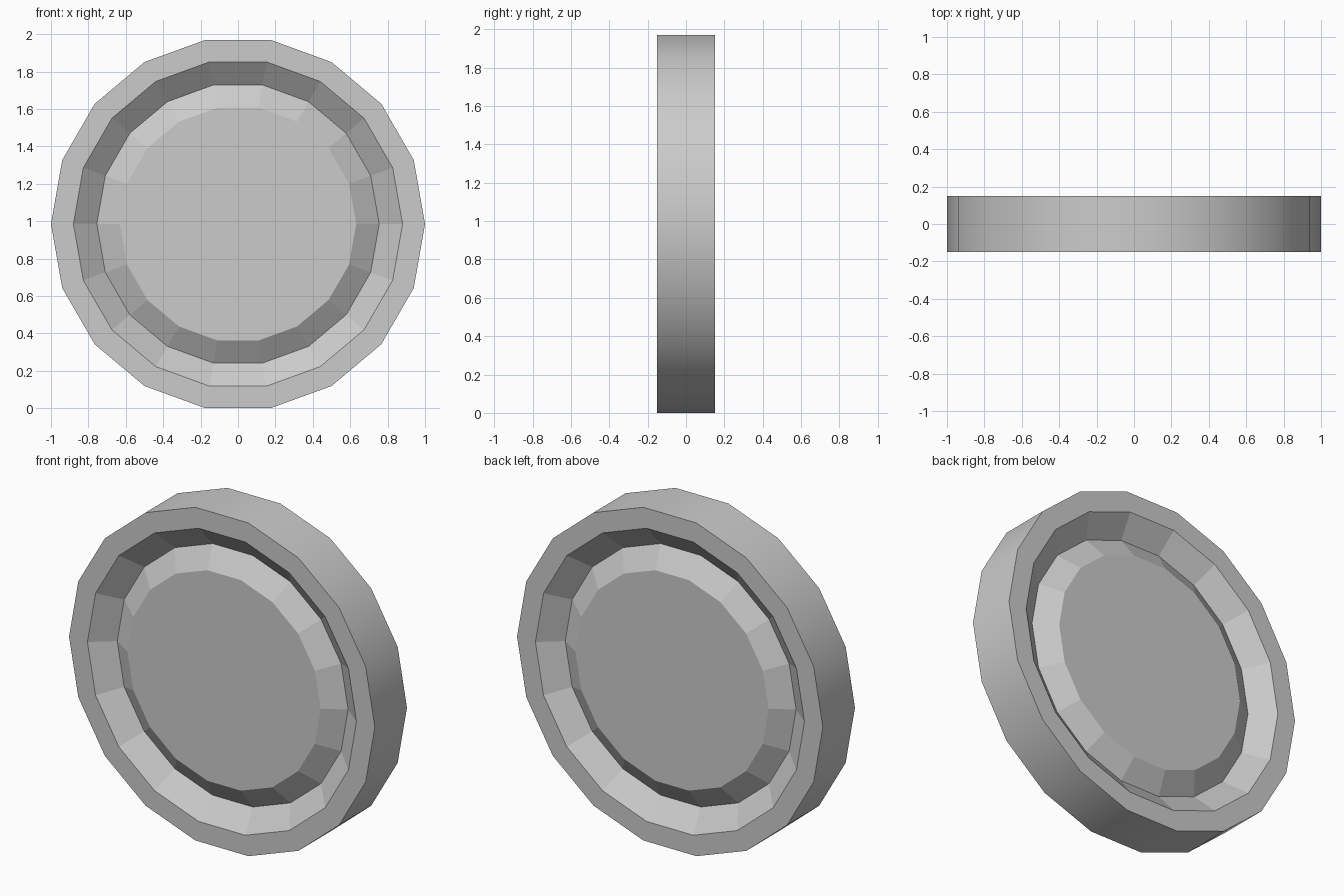
import bpy, bmesh
from math import cos, sin, tau

if "Cube" in bpy.data.objects:
    bpy.data.objects.remove(bpy.data.objects["Cube"])

SIDES = 18
HEIGHT = sin(tau * 80 / 360)   # centre height so the lowest flat rests on z = 0

# Half profile (radius, y): centre cap edge, groove bottom, inner lip, outer rim
front = [(0.632, -0.13), (0.755, -0.05), (0.88, -0.15), (1.0, -0.15)]
profile = front + [(r, -y) for r, y in reversed(front)]

bm = bmesh.new()
rings = [[bm.verts.new((r * cos(tau * i / SIDES), y, HEIGHT + r * sin(tau * i / SIDES)))
          for i in range(SIDES)] for r, y in profile]

# Bands around the wheel; only the outer tread is smooth
for k, (a, b) in enumerate(zip(rings, rings[1:])):
    for i in range(SIDES):
        j = (i + 1) % SIDES
        face = bm.faces.new((a[i], a[j], b[j], b[i]))
        face.smooth = (k == len(front) - 1)

# Flat caps front and back
bm.faces.new(rings[0])
bm.faces.new(rings[-1])
bmesh.ops.recalc_face_normals(bm, faces=bm.faces[:])

mesh = bpy.data.meshes.new("wheel")
bm.to_mesh(mesh)
bm.free()
wheel = bpy.data.objects.new("wheel", mesh)
bpy.context.collection.objects.link(wheel)
